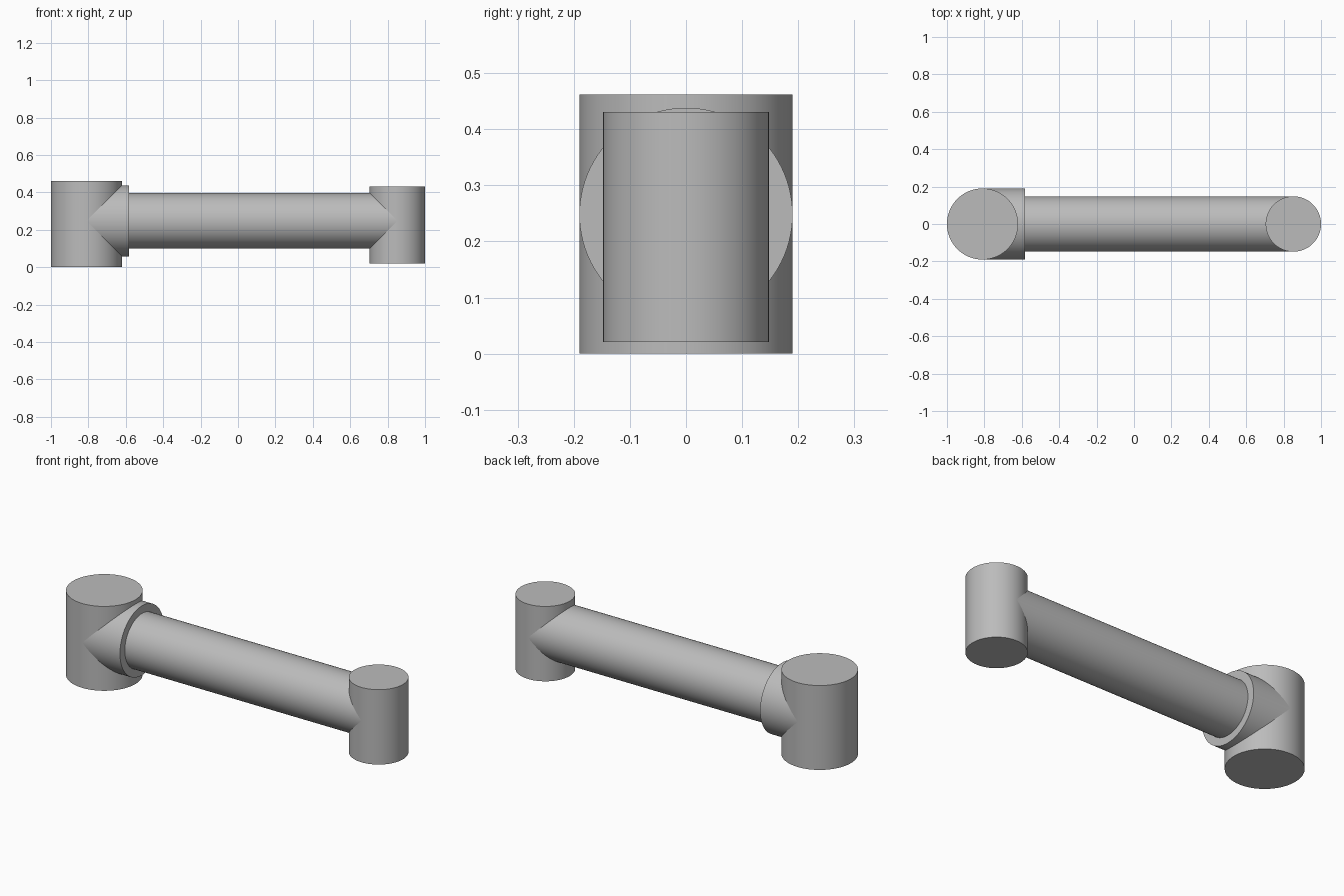
import bpy
from math import pi, radians

default = bpy.data.objects.get("Cube")
if default:
    bpy.data.objects.remove(default)

grey = bpy.data.materials.new("mid grey")
grey.use_nodes = True
COLOUR = (0.5, 0.5, 0.5, 1)
grey.diffuse_color = COLOUR
grey.node_tree.nodes["Principled BSDF"].inputs["Base Color"].default_value = COLOUR

AXIS_Z = 0.248             # height of the horizontal tube axis
BIG_X, BIG_R = -0.81, 0.19
SMALL_X, SMALL_R = 0.852, 0.148


def cylinder(name, radius, length, location, along_x=False):
    """Smooth round cylinder with flat, sharp-edged caps."""
    bpy.ops.mesh.primitive_cylinder_add(
        vertices=96, radius=radius, depth=length, location=location,
        rotation=(0, pi / 2 if along_x else 0, 0))
    ob = bpy.context.object
    ob.name = name
    ob.data.materials.append(grey)
    bpy.ops.object.shade_smooth_by_angle(angle=radians(30))
    return ob


def upright(name, radius, x, bottom, top):
    return cylinder(name, radius, top - bottom, (x, 0, (top + bottom) / 2))


def sideways(name, radius, start, end):
    return cylinder(name, radius, end - start, ((start + end) / 2, 0, AXIS_Z), True)


# Upright joint housings at both ends
upright("large_joint_housing", BIG_R, BIG_X, 0, 0.462)
upright("small_joint_housing", SMALL_R, SMALL_X, 0.021, 0.431)

# Collar on the large housing and the tube linking both joints
sideways("collar", BIG_R, BIG_X, -0.582)
sideways("link_tube", SMALL_R, BIG_X, SMALL_X)
